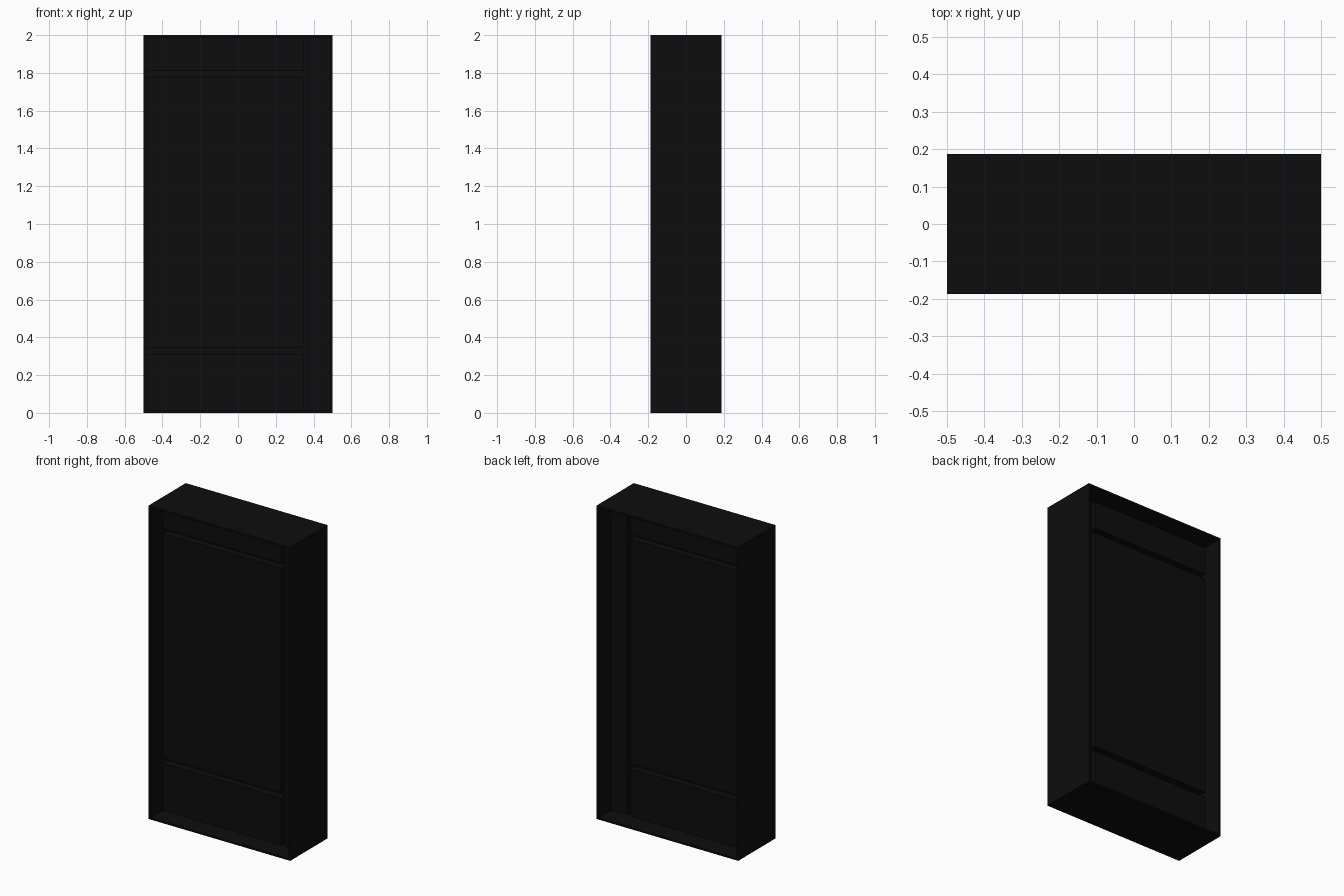
import bpy

if "Cube" in bpy.data.objects:
    bpy.data.objects.remove(bpy.data.objects["Cube"])

black = bpy.data.materials.new("black")
black.diffuse_color = (0.004, 0.004, 0.004, 1)
black.use_nodes = True
black.node_tree.nodes["Principled BSDF"].inputs["Base Color"].default_value = black.diffuse_color


def box(name, x0, x1, y0, y1, z0, z1):
    bpy.ops.mesh.primitive_cube_add(
        size=1, location=((x0 + x1) / 2, (y0 + y1) / 2, (z0 + z1) / 2))
    ob = bpy.context.object
    ob.name = name
    ob.scale = (x1 - x0, y1 - y0, z1 - z0)
    bpy.ops.object.transform_apply(location=False, rotation=False, scale=True)
    ob.data.materials.append(black)
    return ob


W, D, H = 0.5, 0.1875, 2.0   # half width, half depth, height
T = 0.012                    # frame thickness
P = 0.0625                   # half thickness of the inner panels
IN = W - T

# Thin outer frame, open at front and back
box("frame_left", -W, -IN, -D, D, 0, H)
box("frame_right", IN, W, -D, D, 0, H)
box("frame_top", -IN, IN, -D, D, H - T, H)
box("frame_bottom", -IN, IN, -D, D, 0, T)

# Thin core at the bottom of the grooves
box("door_core", -IN, IN, -0.015, 0.015, T, H - T)

# Door panels separated by horizontal grooves
SEAM = 0.347
for name, z0, z1 in (("door_panel_lower", T, 0.312),
                     ("door_panel_middle", 0.345, 1.778),
                     ("door_panel_upper", 1.81, H - T)):
    box(name, -IN, SEAM, -P, P, z0, z1)

# Fixed side strip beyond the vertical groove
box("side_strip", 0.372, IN, -P, P, T, H - T)
